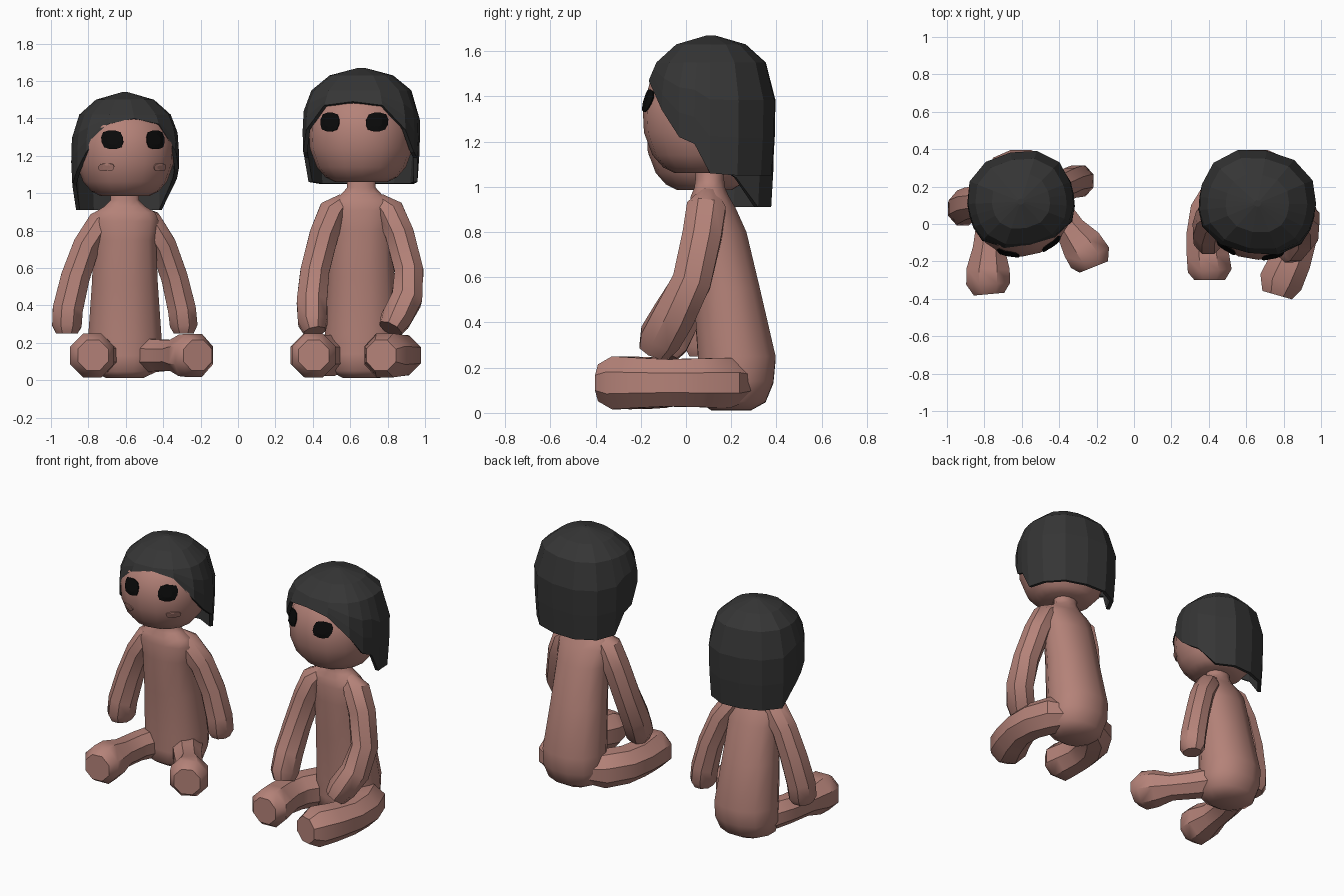
import bpy, bmesh, math
from mathutils import Vector, Matrix
from mathutils.bvhtree import BVHTree

if "Cube" in bpy.data.objects:
    bpy.data.objects.remove(bpy.data.objects["Cube"])


def material(name, rgb):
    m = bpy.data.materials.new(name)
    m.diffuse_color = (*rgb, 1)
    m.use_nodes = True
    m.node_tree.nodes["Principled BSDF"].inputs["Base Color"].default_value = m.diffuse_color
    return m


SKIN = material("clay pink skin", (0.46, 0.225, 0.19))
HAIR = material("charcoal hair", (0.036, 0.036, 0.036))
EYE = material("black eye", (0.003, 0.003, 0.003))


def loft(name, rings, mat, caps=(True, True), smooth=50, recalc=True):
    """Skin a row of equal closed rings into one mesh object."""
    bm = bmesh.new()
    rows = [[bm.verts.new(p) for p in ring] for ring in rings]
    n = len(rows[0])
    for a, b in zip(rows, rows[1:]):
        for i in range(n):
            j = (i + 1) % n
            bm.faces.new((a[i], b[i], b[j], a[j]))
    if caps[0]:
        bm.faces.new(rows[0])
    if caps[1]:
        bm.faces.new(rows[-1])
    if recalc:
        bmesh.ops.recalc_face_normals(bm, faces=bm.faces)
    me = bpy.data.meshes.new(name)
    bm.to_mesh(me)
    bm.free()
    me.materials.append(mat)
    ob = bpy.data.objects.new(name, me)
    bpy.context.collection.objects.link(ob)
    if smooth:
        bpy.ops.object.select_all(action='DESELECT')
        ob.select_set(True)
        bpy.context.view_layer.objects.active = ob
        bpy.ops.object.shade_smooth_by_angle(angle=math.radians(smooth))
    return ob


def rounded(t, power):
    """Point on a unit superellipse at angle t."""
    c, s = math.cos(t), math.sin(t)
    r = (abs(c) ** power + abs(s) ** power) ** (-1 / power)
    return c * r, s * r


def oval(c, u, v, n, power=2.0):
    pts = [rounded(2 * math.pi * (i + 0.5) / n, power) for i in range(n)]
    return [Vector(c) + u * p + v * q for p, q in pts]


def limb(name, path, ref, depth=1.0):
    """Eight-sided tube along (x, y, z, radius) points."""
    pts = [Vector(p[:3]) for p in path]
    rings = []
    for i, p in enumerate(pts):
        t = (pts[min(i + 1, len(pts) - 1)] - pts[max(i - 1, 0)]).normalized()
        a = t.cross(Vector(ref)).normalized()
        b = a.cross(t)
        r = path[i][3] * 1.04
        rings.append(oval(p, a * r, b * r * depth, 8))
    loft(name, rings, SKIN, smooth=40)


def interp(table, x):
    for (x0, y0), (x1, y1) in zip(table, table[1:]):
        if x <= x1:
            return y0 + (y1 - y0) * (x - x0) / (x1 - x0)
    return table[-1][1]


# torso profile: height, centre y, half width, half depth
TORSO = [(0.012, 0.20, 0.10, 0.09), (0.05, 0.205, 0.175, 0.15), (0.14, 0.22, 0.20, 0.17),
         (0.25, 0.225, 0.20, 0.175), (0.55, 0.18, 0.18, 0.15), (0.80, 0.14, 0.17, 0.13),
         (0.91, 0.115, 0.185, 0.105), (0.96, 0.105, 0.165, 0.085), (0.995, 0.105, 0.11, 0.07),
         (1.03, 0.105, 0.078, 0.065), (1.10, 0.105, 0.078, 0.065)]
# head profile: height from centre, radius factor
HEAD = [(-0.27, 0.50), (-0.245, 0.68), (-0.19, 0.85), (-0.09, 0.98), (0.02, 1.0),
        (0.13, 0.89), (0.21, 0.62), (0.25, 0.3)]
# hair profile: drop from the crown, radius factor
CROWN = [(0, 0.06), (0.04, 0.54), (0.12, 0.85), (0.2, 0.97), (0.28, 1.0), (0.4, 1.0), (0.63, 0.95)]
# hair columns: angle from the front
COLUMNS = (0, 30, 55, 72, 86, 100, 125, 152, 180)


def doll(tag, x, tall, head_z, size, yaw, top, hairline, hair_r, hair_y, marks):
    # torso and neck
    loft(tag + "_torso", [oval((x, cy, z * tall), Vector((rx, 0, 0)), Vector((0, ry, 0)), 12, 2.3)
                          for z, cy, rx, ry in TORSO], SKIN, smooth=60)
    # head, shallower behind so that the hair covers it
    turn = Matrix.Rotation(math.radians(yaw), 3, 'Z')
    c = Vector((x, 0.095, head_z))
    rings = []
    for z, f in HEAD:
        ring = oval((0, 0, z * size), Vector((0.28 * size * f, 0, 0)),
                    Vector((0, 0.285 * size * f, 0)), 16, 2.2)
        rings.append([c + turn @ Vector((p.x, p.y * (0.8 if p.y > 0 else 1), p.z)) for p in ring])
    head = loft(tag + "_head", rings, SKIN, smooth=60)
    # hair shell: its lower edge depends on the angle from the front
    rows = [[] for _ in range(6)]
    hc = Vector((x, hair_y, 0))
    around = list(zip(COLUMNS, hairline))
    around += [(360 - a, h) for a, h in around[-2:0:-1]]
    for a, low in around:
        drop = top - low
        s, co = rounded(math.radians(90 - a), 2.4)[::-1][::-1][0], rounded(math.radians(90 - a), 2.4)[1]
        for k, row in enumerate(rows):
            d = (0, 0.04, 0.12)[k] if k < 3 else 0.12 + (drop - 0.12) * (k - 2) / 3
            f = interp(CROWN, d)
            row.append(hc + turn @ Vector((hair_r[0] * f * s, -hair_r[1] * f * co, 0))
                       + Vector((0, 0, top - d)))
    hair = loft(tag + "_hair", rows, HAIR, caps=(True, False), smooth=0)
    shell = hair.modifiers.new("thickness", 'SOLIDIFY')
    shell.thickness, shell.offset = 0.022, -1
    # eyes and cheek marks: thin plates laid on the face
    tree = BVHTree.FromPolygons([v.co for v in head.data.vertices],
                                [p.vertices[:] for p in head.data.polygons])
    ahead = turn @ Vector((0, 1, 0))
    for part, mat, u, z, w, h in marks:
        for side, label in ((-1, "right"), (1, "left")):
            rings = []
            for f in (0.5, 1):
                ring = []
                for i in range(12):
                    px, pz = rounded(2 * math.pi * (i + 0.5) / 12, 3)
                    o = c + turn @ Vector((side * u + px * w * f, -1, 0))
                    o.z = z + pz * h * f
                    hit = tree.ray_cast(o, ahead)[0]
                    ring.append((hit if hit else o + ahead * 0.75) - ahead * 0.003)
                rings.append(ring)
            plate = loft(f"{tag}_{label}_{part}", rings, mat, caps=(True, False),
                         smooth=0, recalc=False)
            solid = plate.modifiers.new("thickness", 'SOLIDIFY')
            solid.thickness, solid.offset = 0.006, 1


doll("small_doll", -0.605, 0.935, 1.24, 0.94, 12, 1.54,
     (1.40, 1.37, 1.22, 1.13, 1.08, 1.04, 0.91, 0.91, 0.91), (0.285, 0.268), 0.12,
     [("eye", EYE, 0.116, 1.285, 0.053, 0.05), ("cheek", SKIN, 0.145, 1.14, 0.037, 0.02)])
doll("tall_doll", 0.66, 1.0, 1.33, 1.0, -10, 1.67,
     (1.49, 1.47, 1.34, 1.22, 1.19, 1.06, 1.05, 1.05, 1.05), (0.312, 0.286), 0.11,
     [("eye", EYE, 0.126, 1.38, 0.054, 0.05)])

# arms
ARMS = {
    "small_doll_right_arm": [(-0.67, 0.12, 0.90, 0.04), (-0.73, 0.12, 0.845, 0.075), (-0.81, 0.12, 0.72, 0.075),
                             (-0.87, 0.11, 0.55, 0.08), (-0.91, 0.09, 0.38, 0.084),
                             (-0.915, 0.08, 0.29, 0.082), (-0.915, 0.08, 0.25, 0.06)],
    "small_doll_left_arm": [(-0.54, 0.13, 0.90, 0.04), (-0.48, 0.15, 0.845, 0.075), (-0.40, 0.19, 0.72, 0.073),
                            (-0.34, 0.22, 0.55, 0.074), (-0.30, 0.23, 0.38, 0.078),
                            (-0.29, 0.23, 0.29, 0.077), (-0.29, 0.23, 0.25, 0.055)],
    "tall_doll_right_arm": [(0.57, 0.10, 0.965, 0.04), (0.51, 0.09, 0.905, 0.08), (0.46, 0.075, 0.78, 0.08),
                            (0.41, 0.035, 0.58, 0.08), (0.395, -0.03, 0.42, 0.084),
                            (0.40, -0.08, 0.31, 0.082), (0.41, -0.10, 0.26, 0.06)],
    "tall_doll_left_arm": [(0.75, 0.10, 0.965, 0.04), (0.81, 0.09, 0.905, 0.08), (0.865, 0.07, 0.78, 0.08),
                           (0.915, 0.025, 0.58, 0.08), (0.90, -0.055, 0.43, 0.086),
                           (0.845, -0.115, 0.33, 0.085), (0.815, -0.14, 0.275, 0.065)],
}
for name, path in ARMS.items():
    limb(name, path, (0, 1, 0), 1.12)

# legs with rounded feet: x, y, radius
LEGS = {
    "small_doll_right_leg": [(-0.64, 0.26, 0.06), (-0.71, 0.15, 0.095), (-0.755, 0.02, 0.088), (-0.775, -0.13, 0.09),
                             (-0.78, -0.24, 0.12), (-0.78, -0.32, 0.122), (-0.775, -0.375, 0.085)],
    "small_doll_left_leg": [(-0.57, 0.26, 0.06), (-0.49, 0.17, 0.095), (-0.42, 0.07, 0.088), (-0.34, -0.03, 0.085),
                            (-0.28, -0.11, 0.115), (-0.235, -0.18, 0.12), (-0.215, -0.23, 0.085)],
    "tall_doll_right_leg": [(0.61, 0.28, 0.07), (0.48, 0.18, 0.115), (0.405, 0.06, 0.112), (0.385, -0.06, 0.11),
                            (0.395, -0.17, 0.118), (0.405, -0.25, 0.122), (0.405, -0.30, 0.085)],
    "tall_doll_left_leg": [(0.70, 0.28, 0.07), (0.83, 0.17, 0.115), (0.87, 0.06, 0.112), (0.875, -0.07, 0.108),
                           (0.835, -0.20, 0.115), (0.785, -0.31, 0.122), (0.765, -0.38, 0.085)],
}
for name, path in LEGS.items():
    limb(name, [(px, py, 0.133, r) for px, py, r in path], (0, 0, 1))
